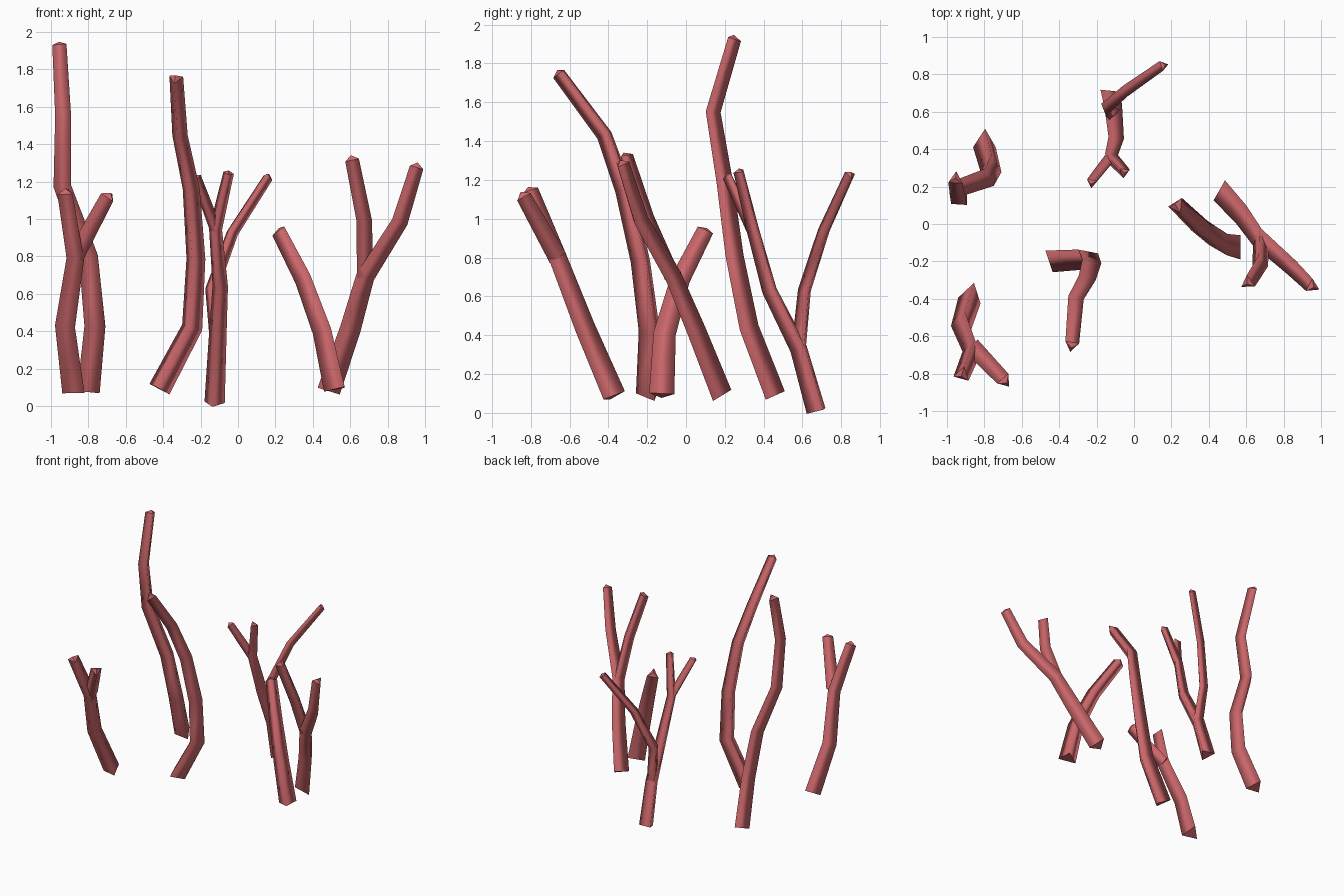
import bpy, bmesh, math
from mathutils import Vector

cube = bpy.data.objects.get("Cube")
if cube:
    bpy.data.objects.remove(cube, do_unlink=True)

coral = bpy.data.materials.new("coral_red")
coral.use_nodes = True
COLOUR = (0.60, 0.135, 0.145, 1)
coral.diffuse_color = COLOUR
coral.node_tree.nodes["Principled BSDF"].inputs["Base Color"].default_value = COLOUR


def add_tube(bm, points, r0, r1, angle):
    """Three-sided tapering tube swept along points, with a blunt pointed tip."""
    pts = [Vector(p) for p in points]
    side = Vector((math.cos(math.radians(angle)), math.sin(math.radians(angle)), 0))
    rings = []
    for i, p in enumerate(pts):
        along = Vector()
        if i:
            along += (p - pts[i - 1]).normalized()
        if i < len(pts) - 1:
            along += (pts[i + 1] - p).normalized()
        along.normalize()
        side = (side - along * side.dot(along)).normalized()
        across = along.cross(side)
        r = r0 + (r1 - r0) * i / (len(pts) - 1)
        corners = [(side * math.cos(k * math.tau / 3) + across * math.sin(k * math.tau / 3)) * r
                   for k in range(3)]
        # Centre the ring by its extents, so the path follows the visible middle
        mid = Vector([(min(c[a] for c in corners) + max(c[a] for c in corners)) / 2
                      for a in range(3)])
        rings.append([bm.verts.new(p + c - mid) for c in corners])
    for a, b in zip(rings, rings[1:]):
        for k in range(3):
            n = (k + 1) % 3
            bm.faces.new((a[k], a[n], b[n], b[k])).smooth = True
    # Flat base and low pyramid tip
    bm.faces.new(rings[0][::-1])
    end = rings[-1]
    apex = bm.verts.new(sum((v.co for v in end), Vector()) / 3 + along * r1 * 0.5)
    for k in range(3):
        bm.faces.new((end[k], end[(k + 1) % 3], apex))


def make_stalk(name, angle, *tubes):
    bm = bmesh.new()
    for r0, r1, points in tubes:
        add_tube(bm, points, r0, r1, angle)
    mesh = bpy.data.meshes.new(name)
    bm.to_mesh(mesh)
    bm.free()
    mesh.materials.append(coral)
    bpy.context.collection.objects.link(bpy.data.objects.new(name, mesh))


# Single stalks
make_stalk("tall_stalk", 90, (0.070, 0.044, [
    (-0.80, 0.46, 0.09), (-0.765, 0.325, 0.44), (-0.80, 0.25, 0.80),
    (-0.94, 0.20, 1.18), (-0.935, 0.14, 1.55), (-0.955, 0.25, 1.925)]))
make_stalk("leaning_stalk", 144, (0.071, 0.043, [
    (-0.42, -0.20, 0.09), (-0.245, -0.19, 0.42), (-0.225, -0.235, 0.78),
    (-0.25, -0.32, 1.15), (-0.31, -0.42, 1.43), (-0.33, -0.655, 1.745)]))
make_stalk("short_stalk", 180, (0.075, 0.050, [
    (0.515, -0.125, 0.09), (0.45, -0.11, 0.40), (0.35, -0.03, 0.68),
    (0.22, 0.10, 0.935)]))

# Forked stalks: the trunk runs on into one branch, the others leave at a fork
fork = (-0.87, -0.66, 0.80)
make_stalk("front_forked_stalk", 75,
           (0.071, 0.048, [(-0.88, -0.37, 0.09), (-0.925, -0.52, 0.44), fork,
                           (-0.925, -0.80, 1.145)]),
           (0.056, 0.046, [fork, (-0.70, -0.835, 1.115)]))

fork = (0.68, -0.07, 0.70)
make_stalk("side_forked_stalk", 96,
           (0.072, 0.043, [(0.485, 0.18, 0.09), (0.60, 0.05, 0.42), fork,
                           (0.865, -0.235, 0.99), (0.955, -0.325, 1.28)]),
           (0.052, 0.043, [fork, (0.675, -0.20, 1.00), (0.61, -0.305, 1.32)]))

low_fork, high_fork = (-0.11, 0.58, 0.33), (-0.12, 0.345, 0.94)
make_stalk("back_forked_stalk", 142,
           (0.063, 0.033, [(-0.125, 0.67, 0.01), low_fork, (-0.095, 0.43, 0.63),
                           high_fork, (-0.05, 0.27, 1.245)]),
           (0.038, 0.032, [high_fork, (-0.225, 0.215, 1.22)]),
           (0.046, 0.032, [low_fork, (-0.14, 0.61, 0.63), (-0.03, 0.71, 0.93),
                           (0.16, 0.845, 1.225)]))
